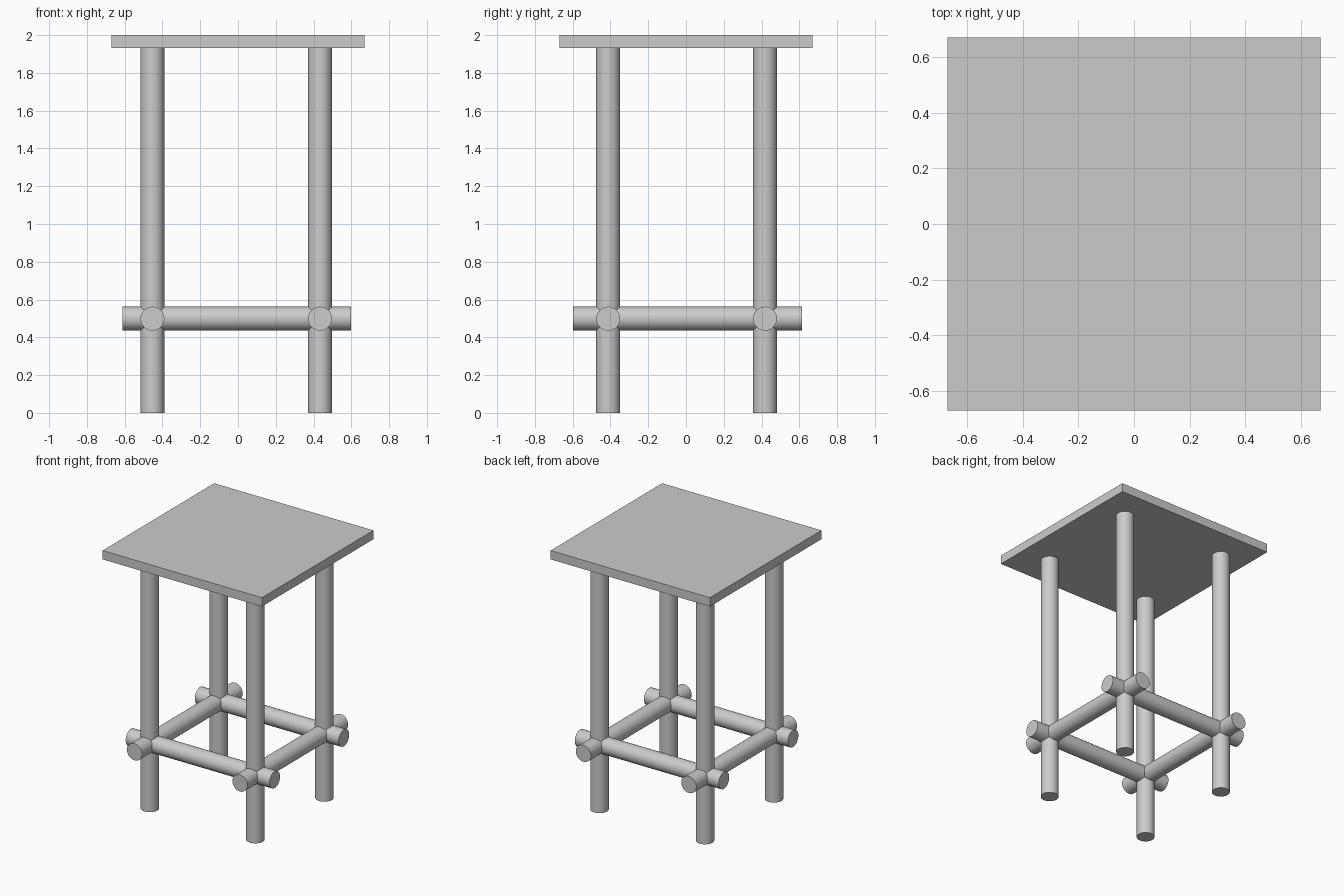
import bpy, math

if "Cube" in bpy.data.objects:
    bpy.data.objects.remove(bpy.data.objects["Cube"])

R = 0.0635                 # shared pole radius
LEG_X = (-0.453, 0.434)    # leg and side rail positions
LEG_Y = (-0.412, 0.418)    # leg and cross rail positions
RAIL_Z = 0.499
TOP_Z = 1.933              # underside of the top


def pole(name, centre, length, rotation=(0, 0, 0)):
    bpy.ops.mesh.primitive_cylinder_add(vertices=32, radius=R, depth=length,
                                        location=centre, rotation=rotation)
    obj = bpy.context.object
    obj.name = name
    bpy.ops.object.shade_smooth_by_angle(angle=math.radians(30))
    return obj


# Square top slab
bpy.ops.mesh.primitive_cube_add(size=1, location=(0, 0, (TOP_Z + 2) / 2))
top = bpy.context.object
top.name = "table_top"
top.scale = (1.34, 1.34, 2 - TOP_Z)
bpy.ops.object.transform_apply(location=False, rotation=False, scale=True)

# Four upright legs
for x, side in zip(LEG_X, ("left", "right")):
    for y, end in zip(LEG_Y, ("front", "back")):
        pole(f"{end}_{side}_leg", (x, y, TOP_Z / 2), TOP_Z)

# Rails running front to back, passing through the legs
for x, side in zip(LEG_X, ("left", "right")):
    pole(f"{side}_rail", (x, 0.008, RAIL_Z), 1.21, (math.pi / 2, 0, 0))

# Rails running left to right, passing through the legs
for y, end in zip(LEG_Y, ("front", "back")):
    pole(f"{end}_rail", (-0.007, y, RAIL_Z), 1.21, (0, math.pi / 2, 0))
